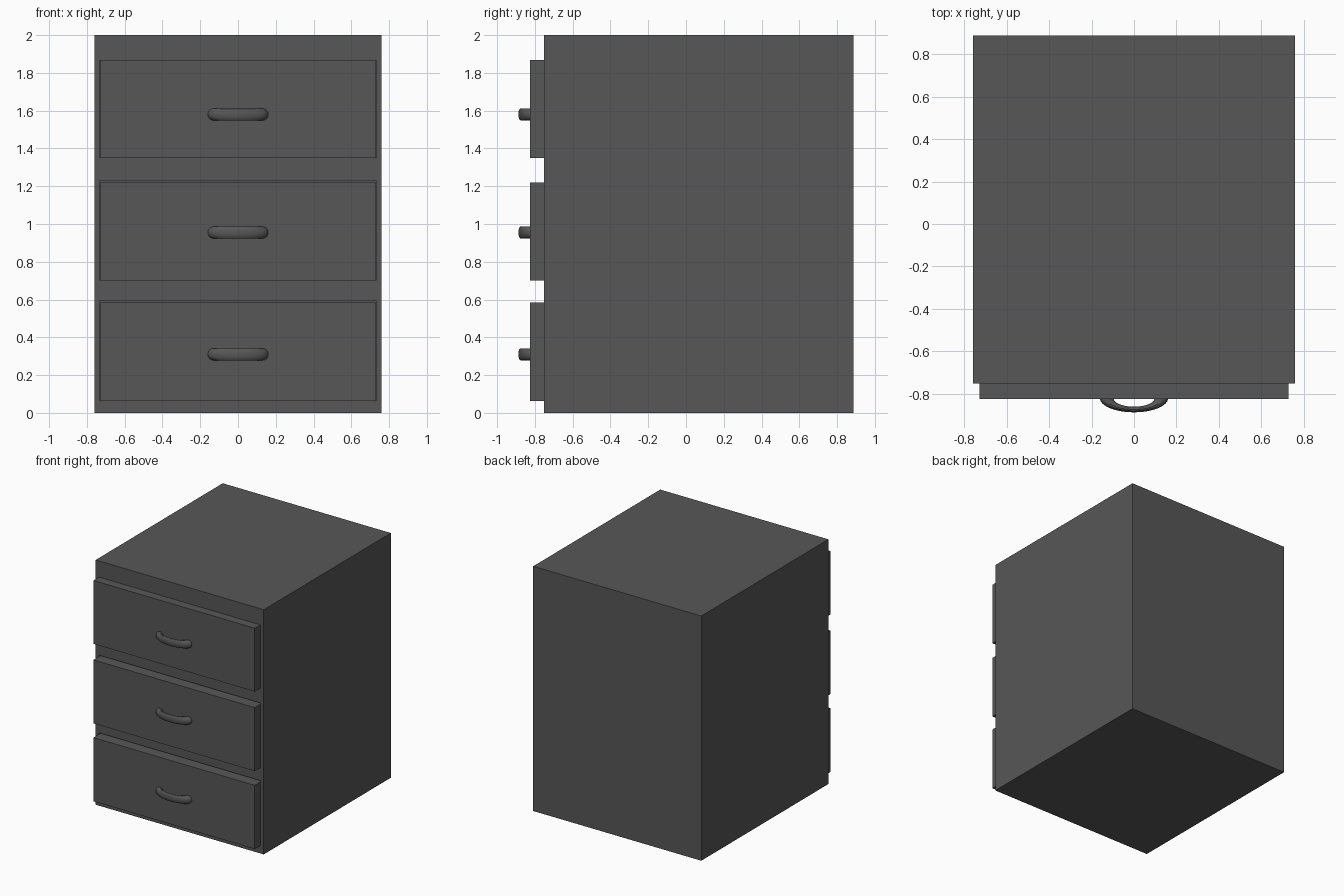
import bpy, bmesh
from mathutils import Vector

if "Cube" in bpy.data.objects:
    bpy.data.objects.remove(bpy.data.objects["Cube"])

grey = bpy.data.materials.new("dark_grey")
grey.diffuse_color = (0.095, 0.095, 0.095, 1)
grey.use_nodes = True
grey.node_tree.nodes["Principled BSDF"].inputs["Base Color"].default_value = grey.diffuse_color

BODY_FRONT, BACK = -0.753, 0.888
DRAWER_FRONT = -0.825
RECESS_BACK = -0.60


def add_object(name, bm):
    mesh = bpy.data.meshes.new(name)
    bm.to_mesh(mesh)
    bm.free()
    mesh.materials.append(grey)
    ob = bpy.data.objects.new(name, mesh)
    bpy.context.collection.objects.link(ob)
    return ob


def box(name, lo, hi):
    lo, hi = Vector(lo), Vector(hi)
    bm = bmesh.new()
    bmesh.ops.create_cube(bm, size=1)
    for v in bm.verts:
        v.co = (lo + hi) / 2 + v.co * (hi - lo)
    return add_object(name, bm)


def handle(name, z):
    # flattened half ring, with its ends meeting the drawer front
    bpy.ops.mesh.primitive_torus_add(
        major_radius=0.129, minor_radius=0.032, major_segments=48,
        minor_segments=16, location=(0, DRAWER_FRONT + 0.004, z))
    ob = bpy.context.object
    ob.name = name
    ob.data.materials.append(grey)
    bm = bmesh.new()
    bm.from_mesh(ob.data)
    bmesh.ops.delete(bm, geom=[v for v in bm.verts if v.co.y > 0.001], context='VERTS')
    for v in bm.verts:
        v.co.y *= 0.415
    bm.to_mesh(ob.data)
    bm.free()
    bpy.ops.object.shade_smooth_by_angle()


# cabinet body
body = box("cabinet_body", (-0.76, BODY_FRONT, 0), (0.76, BACK, 2))

# drawers: name, bottom, top, gap above, handle height
drawers = [("top", 1.35, 1.868, 0.0, 1.58),
           ("middle", 0.70, 1.219, 0.011, 0.955),
           ("bottom", 0.063, 0.584, 0.011, 0.31)]
for label, z0, z1, gap, hz in drawers:
    # opening in the body
    cutter = box("opening_cutter", (-0.73, -1, z0), (0.73, RECESS_BACK, z1 + gap))
    cutter.hide_render = True
    mod = body.modifiers.new("opening", 'BOOLEAN')
    mod.operation = 'DIFFERENCE'
    mod.solver = 'EXACT'
    mod.object = cutter
    bpy.context.view_layer.objects.active = body
    bpy.ops.object.modifier_apply(modifier=mod.name)
    bpy.data.objects.remove(cutter)
    # drawer and its handle
    box(label + "_drawer", (-0.729, DRAWER_FRONT, z0), (0.729, RECESS_BACK, z1))
    handle(label + "_handle", hz)
